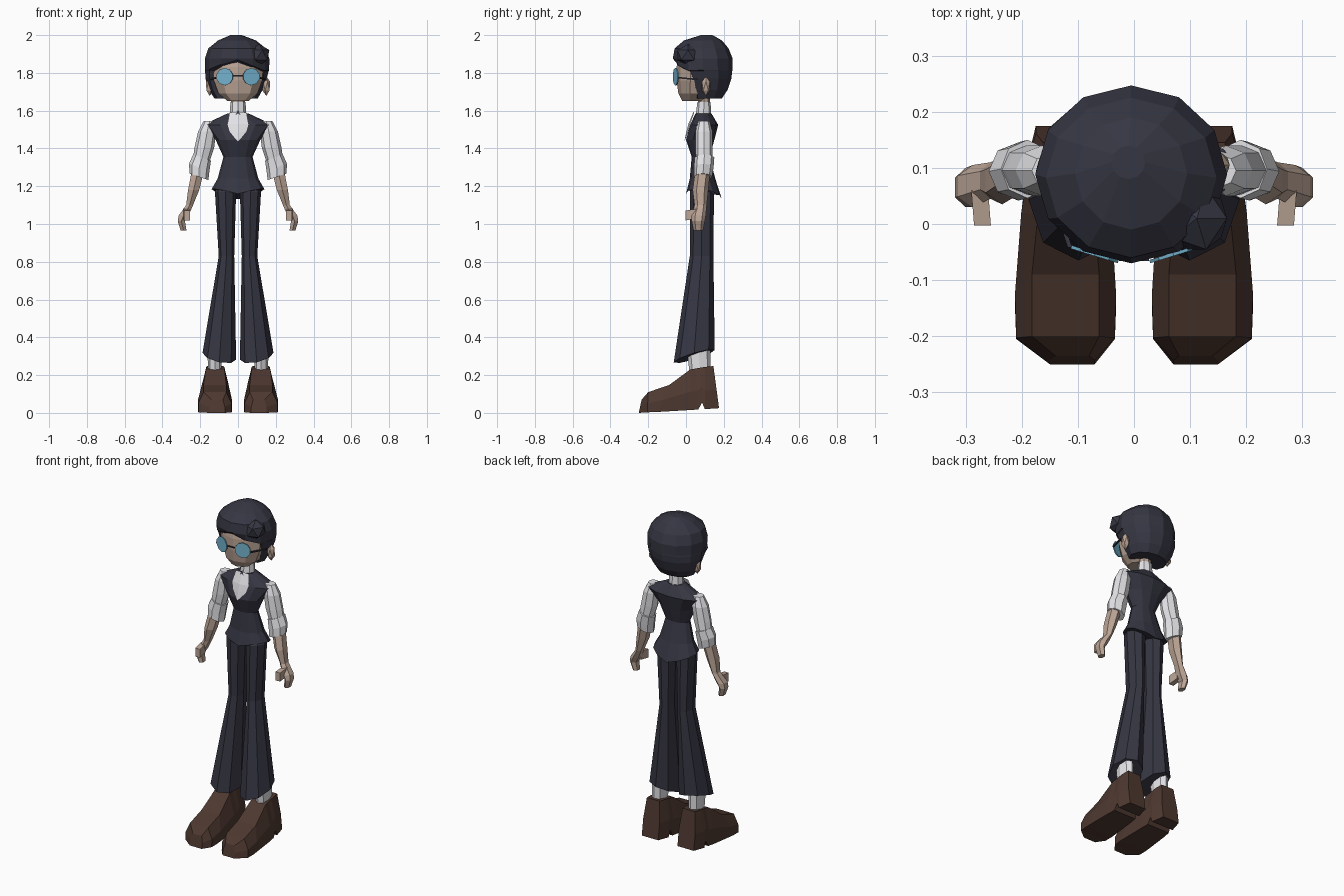
import bpy, bmesh
from math import sin, cos, pi
from mathutils import Vector, Matrix

cube = bpy.data.objects.get("Cube")
if cube:
    bpy.data.objects.remove(cube, do_unlink=True)


def material(name, r, g, b):
    lin = [((c / 255 + 0.055) / 1.055) ** 2.4 for c in (r, g, b)] + [1]
    m = bpy.data.materials.new(name)
    m.use_nodes = True
    m.diffuse_color = lin
    m.node_tree.nodes["Principled BSDF"].inputs["Base Color"].default_value = lin
    return m


navy = material("dark_navy", 54, 54, 67)
white = material("shirt_white", 232, 232, 236)
skin = material("skin", 188, 165, 150)
brown = material("boot_brown", 78, 56, 48)
blue = material("lens_blue", 115, 178, 205)


def finish(name, bm, mat, mirror=False):
    bmesh.ops.recalc_face_normals(bm, faces=bm.faces)
    me = bpy.data.meshes.new(name)
    bm.to_mesh(me)
    bm.free()
    me.materials.append(mat)
    ob = bpy.data.objects.new(name, me)
    bpy.context.collection.objects.link(ob)
    if mirror:
        ob.modifiers.new("Mirror", 'MIRROR').use_mirror_merge = False
    return ob


def ring(cx, z, rx, yf, yb, n=8, dz=None):
    """Oval cross-section from front yf to back yb, first point at the front."""
    cy, ry = (yf + yb) / 2, (yb - yf) / 2
    pts = []
    for i in range(n):
        a = 2 * pi * i / n
        x, y = rx * sin(a), -ry * cos(a)
        pts.append(Vector((cx + x, cy + y, z + (dz(x, y) if dz else 0))))
    return pts


def loft(name, rings, mat, mirror=False):
    bm = bmesh.new()
    rows = [[bm.verts.new(p) for p in r] for r in rings]
    n = len(rows[0])
    for a, b in zip(rows, rows[1:]):
        for i in range(n):
            j = (i + 1) % n
            bm.faces.new((a[i], a[j], b[j], b[i]))
    bm.faces.new(rows[0])
    bm.faces.new(rows[-1])
    return finish(name, bm, mat, mirror)


def blob(name, loc, size, mat, mirror=False):
    bm = bmesh.new()
    bmesh.ops.create_icosphere(bm, subdivisions=1, radius=1,
                               matrix=Matrix.Translation(loc) @ Matrix.Diagonal((*size, 1)))
    return finish(name, bm, mat, mirror)


def bar(name, a, b, w, h, mat, mirror=False):
    """Square bar between two points, running mostly along y."""
    sq = [(-w, -h), (w, -h), (w, h), (-w, h)]
    return loft(name, [[Vector(p) + Vector((u, 0, v)) for u, v in sq] for p in (a, b)], mat, mirror)


# Boots: cross-sections from toe to heel (bottom y, top y, bottom z, top z, centre x, half widths)
def boot_section(yb, yt, zb, zt, cx, wb, wt):
    zm, ym = zb + (zt - zb) * 0.45, yb + (yt - yb) * 0.45
    half = [(wb, yb, zb), (wb, ym, zm), (wt, yt, zt)]
    return [Vector((cx + w, y, z)) for w, y, z in half] + \
           [Vector((cx - w, y, z)) for w, y, z in reversed(half)]


loft("boots", [boot_section(*s) for s in (
    (-.25, -.235, 0, .07, .11, .04, .03),
    (-.205, -.20, .003, .11, .122, .088, .06),
    (-.15, -.09, .005, .147, .122, .09, .06),
    (.02, .02, .015, .228, .121, .08, .05),
    (.065, .05, .018, .235, .12, .075, .048),
    (.085, .08, .055, .24, .12, .073, .048),
    (.10, .10, .02, .243, .12, .073, .048),
    (.175, .145, .025, .248, .12, .055, .042))], brown, True)

# Socks
loft("socks", [ring(.123, .2, .035, .02, .13), ring(.123, .38, .04, 0, .13)], white, True)

# Flared trousers
loft("trouser_legs", [
    ring(.099, .30, .089, -.065, .152, 8, lambda x, y: .3 * y + .2 * x),
    ring(.061, .83, .041, .02, .145),
    ring(.066, 1.17, .056, .02, .148),
    ring(.05, 1.25, .045, .05, .12)], navy, True)

# Waistcoat, with hem dipping at the back
loft("waistcoat", [
    ring(0, 1.145, .14, 0, .19, 12, lambda x, y: .28 * abs(x) - .15 * y),
    ring(0, 1.24, .108, .02, .155, 12),
    ring(0, 1.355, .077, .03, .125, 12),
    ring(0, 1.445, .118, 0, .15, 12),
    ring(0, 1.525, .185, .022, .17, 12),
    ring(0, 1.585, .056, .05, .135, 12)], navy)

# Shirt front, a thin plate tapering to a point
bib = [(.045, .044, 1.59), (.056, .022, 1.53), (.045, .012, 1.49), (0, -.009, 1.435)]
bm = bmesh.new()
mid = [bm.verts.new(p) for p in ((0, .04, 1.595), (0, .013, 1.53), (0, .001, 1.485))]
tip = bm.verts.new(bib[3])
for s in (1, -1):
    side = [bm.verts.new((s * x, y, z)) for x, y, z in bib[:3]]
    for i in range(2):
        bm.faces.new((mid[i], side[i], side[i + 1], mid[i + 1]))
    bm.faces.new((mid[2], side[2], tip))
finish("shirt_front", bm, white)

# Collar and neck
loft("collar", [ring(0, 1.56, .045, .05, .135), ring(0, 1.645, .04, .06, .13)], white)
loft("neck", [ring(0, 1.64, .036, .064, .126), ring(0, 1.72, .036, .064, .126)], skin)
bm = bmesh.new()
bm.faces.new([bm.verts.new(p) for p in ((-.014, .034, 1.575), (.014, .034, 1.575), (0, .04, 1.605))])
finish("tie_knot", bm, navy)


# Arms: sleeves, rolled cuffs, forearms and hands
def lean(x, y):
    return .35 * x


loft("sleeves", [
    ring(.15, 1.545, .032, .065, .125),
    ring(.163, 1.49, .048, .05, .14),
    ring(.178, 1.405, .052, .05, .14),
    ring(.203, 1.30, .042, .055, .14)], white, True)
loft("cuffs", [
    ring(.207, 1.25, .05, .042, .138, 8, lean),
    ring(.205, 1.30, .054, .042, .146, 8, lean),
    ring(.19, 1.352, .047, .046, .15, 8, lean)], white, True)
loft("forearms", [
    ring(.288, .965, .018, .04, .09, 6),
    ring(.300, 1.015, .022, .03, .10, 6),
    ring(.288, 1.045, .03, .03, .105, 6),
    ring(.256, 1.10, .021, .045, .11, 6),
    ring(.235, 1.18, .034, .035, .118, 6),
    ring(.21, 1.29, .038, .05, .13, 6)], skin, True)
bar("thumbs", (.27, -.003, 1.045), (.275, .06, 1.055), .015, .026, skin, True)

# Face
loft("face", [
    ring(0, 1.652, .06, -.02, .09, 10),
    ring(0, 1.69, .108, -.04, .14, 10),
    ring(0, 1.76, .135, -.05, .16, 10),
    ring(0, 1.83, .14, -.05, .17, 10),
    ring(0, 1.90, .12, -.04, .17, 10)], skin)
blob("ears", (.15, .105, 1.73), (.023, .025, .052), skin, True)


# Hair: lower rings are held behind the face, the fringe hem arches over it
def behind_face(points, limit):
    return [Vector((p.x, max(p.y, limit), p.z)) for p in points]


def arch(x, y):
    return .04 - .4 * abs(x + .01) if y < -.01 else -.02


loft("hair", [
    behind_face(ring(-.01, 1.665, .115, .02, .19, 12), .055),
    behind_face(ring(-.012, 1.71, .142, 0, .22, 12), .045),
    behind_face(ring(-.01, 1.77, .162, -.03, .24, 12), .03),
    behind_face(ring(-.006, 1.81, .168, -.05, .245, 12), .01),
    ring(-.005, 1.835, .17, -.062, .245, 12, arch),
    ring(-.005, 1.875, .171, -.07, .247, 12),
    ring(-.005, 1.93, .152, -.06, .225, 12),
    ring(-.005, 1.972, .10, -.01, .19, 12),
    ring(-.01, 2.0, .03, .08, .14, 12)], navy)
blob("swept_lock", (.112, .01, 1.895), (.06, .065, .058), navy)

# Spectacles
bm = bmesh.new()
bmesh.ops.create_cone(bm, cap_ends=True, segments=10, radius1=.046, radius2=.046, depth=.006,
                      matrix=Matrix.Translation((.07, -.054, 1.78))
                      @ Matrix.Rotation(.3, 4, 'Z') @ Matrix.Rotation(pi / 2, 4, 'X'))
finish("lenses", bm, blue, True)
bar("spectacle_arms", (.114, -.042, 1.775), (.148, .06, 1.765), .004, .004, navy, True)
loft("spectacle_bridge", [[Vector((x, -.063 + u, 1.785 + v)) for u, v in
                           ((-.003, -.003), (.003, -.003), (.003, .003), (-.003, .003))]
                          for x in (-.027, .027)], navy)
